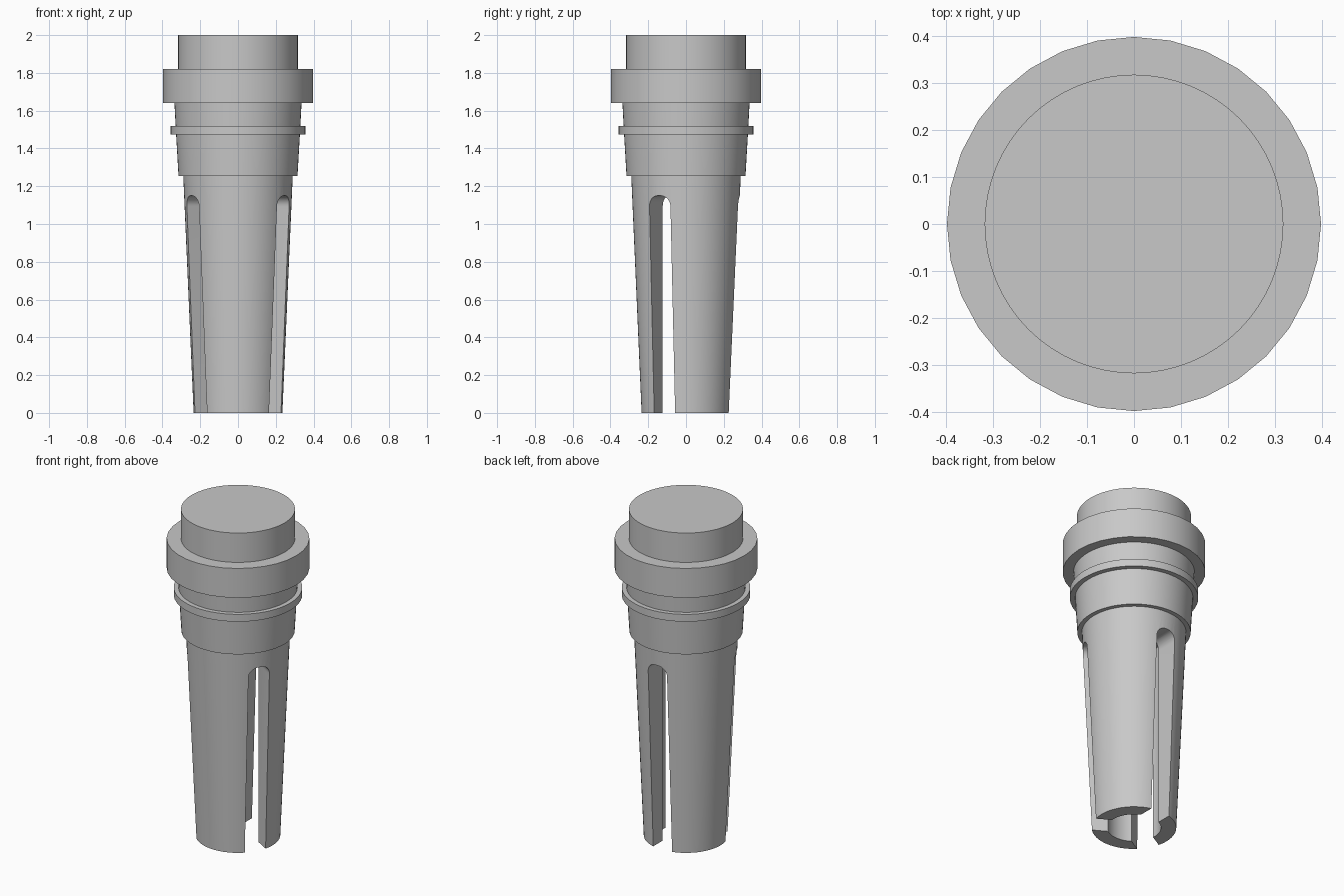
import bpy, bmesh
from math import cos, sin, pi, radians

cube = bpy.data.objects.get("Cube")
if cube:
    bpy.data.objects.remove(cube, do_unlink=True)

grey = bpy.data.materials.new("plain_grey")
grey.use_nodes = True
colour = (0.58, 0.58, 0.58, 1)
grey.diffuse_color = colour
grey.node_tree.nodes["Principled BSDF"].inputs["Base Color"].default_value = colour


def make_object(name, bm):
    bmesh.ops.recalc_face_normals(bm, faces=bm.faces[:])
    mesh = bpy.data.meshes.new(name)
    bm.to_mesh(mesh)
    bm.free()
    mesh.materials.append(grey)
    obj = bpy.data.objects.new(name, mesh)
    bpy.context.collection.objects.link(obj)
    return obj


def select(obj):
    bpy.ops.object.select_all(action='DESELECT')
    obj.select_set(True)
    bpy.context.view_layer.objects.active = obj


def smooth(obj):
    select(obj)
    bpy.ops.object.shade_smooth_by_angle(angle=radians(30))


def lathe(name, profile, sides=64):
    """Spin a closed (radius, z) outline about the z axis."""
    bm = bmesh.new()
    verts = [bm.verts.new((r, 0, z)) for r, z in profile]
    edges = [bm.edges.new((a, b)) for a, b in zip(verts, verts[1:])]
    bmesh.ops.spin(bm, geom=verts + edges, axis=(0, 0, 1), cent=(0, 0, 0),
                   angle=2 * pi, steps=sides, use_merge=True)
    bmesh.ops.remove_doubles(bm, verts=bm.verts[:], dist=1e-5)
    return make_object(name, bm)


def solid(name, rings, sides=64):
    outline = [(0, rings[0][1])] + rings + [(0, rings[-1][1])]
    smooth(lathe(name, outline, sides))


def slot_cutter(angle):
    """Radial slot, open at the bottom, with rounded upper corners."""
    half, top, corner = 0.064, 1.15, 0.055
    outline = [(half, -0.1)]
    for side, start in ((1, 0), (-1, pi / 2)):
        for i in range(9):
            a = start + i * pi / 16
            outline.append((side * (half - corner) + corner * cos(a),
                            top - corner + corner * sin(a)))
    outline.append((-half, -0.1))
    c, s = cos(angle), sin(angle)
    bm = bmesh.new()
    face = bm.faces.new([bm.verts.new((0.05 * c - t * s, 0.05 * s + t * c, z))
                         for t, z in outline])
    out = bmesh.ops.extrude_face_region(bm, geom=[face])["geom"]
    moved = [v for v in out if isinstance(v, bmesh.types.BMVert)]
    bmesh.ops.translate(bm, verts=moved, vec=(0.4 * c, 0.4 * s, 0))
    return make_object("slot_cutter", bm)


# Tapered hollow shaft, split into three legs by slots
shaft = lathe("slotted_shaft", [(0, 1.2), (0.15, 1.2), (0.15, 0),
                                (0.235, 0), (0.29, 1.26), (0, 1.26)])
for degrees in (-30, 90, 210):
    cutter = slot_cutter(radians(degrees))
    cutter.hide_render = True
    select(shaft)
    mod = shaft.modifiers.new("slot", 'BOOLEAN')
    mod.operation = 'DIFFERENCE'
    mod.solver = 'EXACT'
    mod.object = cutter
    bpy.ops.object.modifier_apply(modifier=mod.name)
    bpy.data.objects.remove(cutter, do_unlink=True)
smooth(shaft)

# Stacked collars and cap
solid("lower_collar", [(0.315, 1.255), (0.328, 1.48)])
solid("thin_ring", [(0.357, 1.475), (0.357, 1.52)])
solid("neck", [(0.33, 1.515), (0.337, 1.65)])
solid("wide_ring", [(0.397, 1.64), (0.397, 1.82)], 32)
solid("top_plug", [(0.317, 1.81), (0.317, 2.0)])
